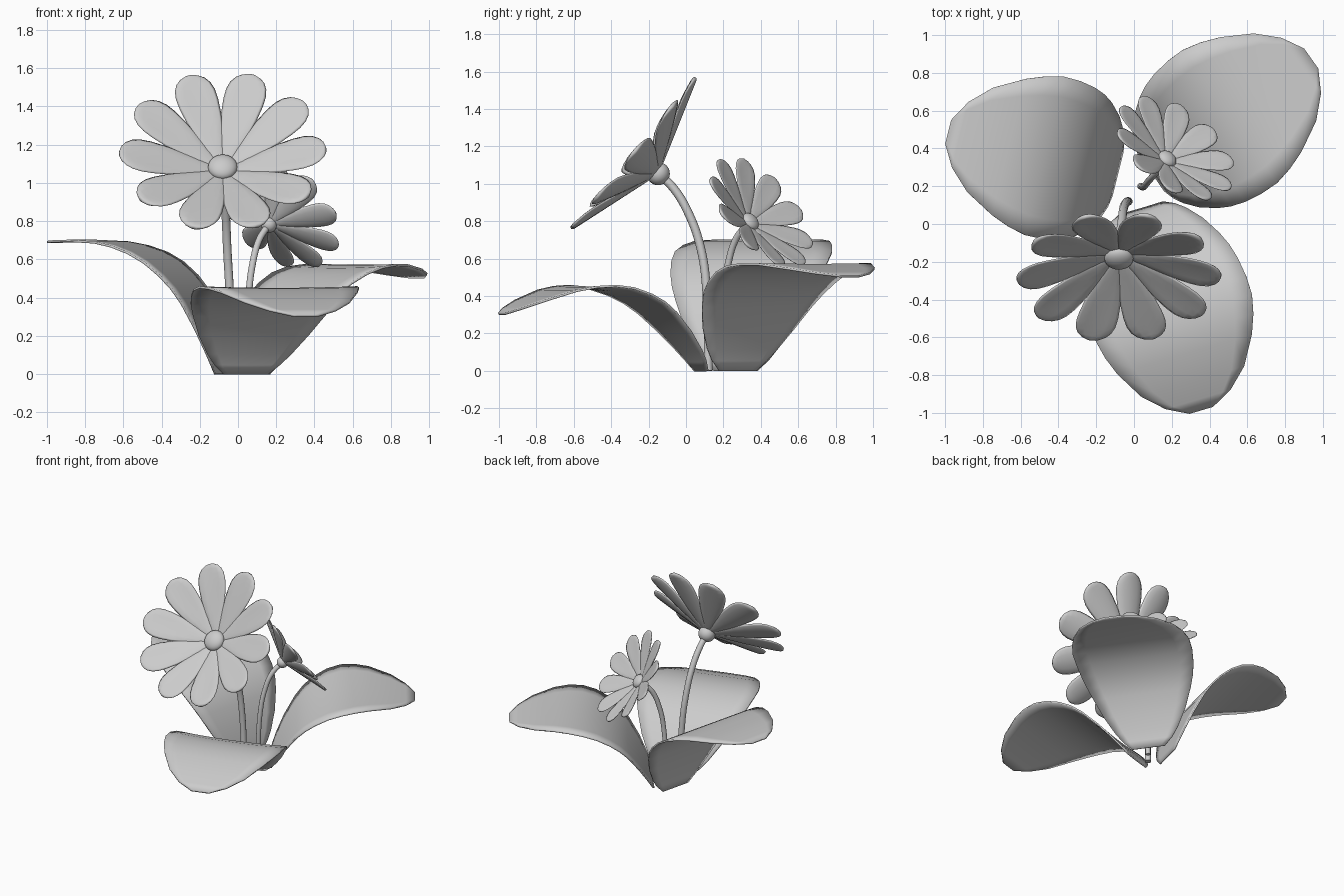
import bpy
from math import sin, cos, pi, radians, hypot
from mathutils import Vector, Matrix

if "Cube" in bpy.data.objects:
    bpy.data.objects.remove(bpy.data.objects["Cube"])


def mesh_object(name, verts, faces):
    me = bpy.data.meshes.new(name)
    me.from_pydata([tuple(v) for v in verts], [], faces)
    me.update()
    me.shade_smooth()
    ob = bpy.data.objects.new(name, me)
    bpy.context.collection.objects.link(ob)
    return ob


# Leaf: one profile (reach, height, half width), pitched and turned for each copy
LEAF = [(0, 0, .12), (.03, .05, .18), (.07, .105, .23), (.15, .2, .30),
        (.25, .3, .36), (.32, .353, .392), (.40, .395, .415), (.5, .43, .43),
        (.6, .445, .432), (.7, .442, .41), (.8, .425, .372), (.95, .375, .285),
        (1.05, .333, .18), (1.11, .305, .065)]


def leaf(name, base, azimuth, pitch, cupping):
    a, p = radians(azimuth), radians(pitch)
    out, side = Vector((cos(a), sin(a), 0)), Vector((-sin(a), cos(a), 0))
    cols = 8
    verts, faces = [], []
    for i, (r, z, w) in enumerate(LEAF):
        r0, z0, _ = LEAF[max(i - 1, 0)]
        r1, z1, _ = LEAF[min(i + 1, len(LEAF) - 1)]
        ln = hypot(r1 - r0, z1 - z0)
        nr, nz = -(z1 - z0) / ln, (r1 - r0) / ln
        for j in range(cols + 1):
            v = w * (2 * j / cols - 1)
            cup = cupping * v * v * max(0, 1 - r)
            rr, zz = r + nr * cup, z + nz * cup
            R, Z = rr * cos(p) - zz * sin(p), rr * sin(p) + zz * cos(p)
            verts.append(Vector(base) + out * R + side * v + Vector((0, 0, max(Z, 0))))
    n = cols + 1
    for i in range(len(LEAF) - 1):
        for j in range(cols):
            k = i * n + j
            faces.append((k, k + n, k + n + 1, k + 1))
    ob = mesh_object(name, verts, faces)
    s = ob.modifiers.new("thickness", 'SOLIDIFY')
    s.thickness, s.offset = .012, 0


leaf("leaf_front", (.04, .08, 0), -73.5, 0, .12)
leaf("leaf_right", (.095, .275, 0), 35.5, 10.7, .12)
leaf("leaf_left", (-.09, .265, 0), 166, 21.5, 0)


# Petal: soft lens-shaped section swept along its length (position, half width)
PETAL = [(0, .016), (.12, .034), (.25, .055), (.4, .078), (.55, .096), (.7, .107),
         (.8, .108), (.88, .098), (.94, .078), (.98, .05), (1, .018)]
LENGTH, SIDES, COUNT = .565, 12, 10


def petals(name, mat, lift, phase):
    verts, faces = [], []
    for k in range(COUNT):
        a = 2 * pi * k / COUNT + phase
        out = Vector((cos(a) * cos(lift), sin(a) * cos(lift), sin(lift)))
        side = Vector((-sin(a), cos(a), 0))
        nrm = out.cross(side)
        b = len(verts)
        for t, w in PETAL:
            th = min(.013, w * .5)
            for s in range(SIDES):
                q = 2 * pi * s / SIDES
                v = w * cos(q)
                h = th * sin(q) + 1.2 * v * v
                verts.append(mat @ (out * t * LENGTH + side * v + nrm * h))
        for i in range(len(PETAL) - 1):
            for s in range(SIDES):
                s2 = (s + 1) % SIDES
                faces.append((b + i * SIDES + s, b + i * SIDES + s2,
                              b + (i + 1) * SIDES + s2, b + (i + 1) * SIDES + s))
        last = b + (len(PETAL) - 1) * SIDES
        faces.append(tuple(b + s for s in reversed(range(SIDES))))
        faces.append(tuple(last + s for s in range(SIDES)))
    mesh_object(name, verts, faces)


def ball(name, mat, height, radius, squash):
    bpy.ops.mesh.primitive_uv_sphere_add(segments=24, ring_count=14, radius=1)
    ob = bpy.context.object
    ob.name = name
    ob.matrix_world = mat @ Matrix.Translation((0, 0, height)) @ Matrix.Diagonal(
        (radius, radius, squash, 1))
    bpy.ops.object.shade_smooth()


def stem(name, points, radius):
    cu = bpy.data.curves.new(name, 'CURVE')
    cu.dimensions = '3D'
    cu.bevel_depth, cu.bevel_resolution = radius, 3
    cu.use_fill_caps = True
    sp = cu.splines.new('BEZIER')
    sp.bezier_points.add(len(points) - 1)
    for bp, co in zip(sp.bezier_points, points):
        bp.co = co
        bp.handle_left_type = bp.handle_right_type = 'AUTO'
    bpy.context.collection.objects.link(bpy.data.objects.new(name, cu))


def flower(name, centre, azimuth, elevation, size, phase, path, radius):
    a, e = radians(azimuth), radians(elevation)
    n = Vector((cos(a) * cos(e), sin(a) * cos(e), sin(e)))
    v = Vector((-cos(a) * sin(e), -sin(a) * sin(e), cos(e)))
    rot = Matrix((v.cross(n), v, n)).transposed().to_4x4()
    mat = Matrix.Translation(centre) @ rot @ Matrix.Scale(size, 4)
    petals(name + "_petals", mat, radians(17), radians(phase))
    ball(name + "_disc", mat, .035, .077, .045)
    ball(name + "_calyx", mat, -.01, .062, .06)
    stem(name + "_stem", path + [tuple(Vector(centre) - n * .02)], radius)


# Flowers with their stems
flower("large_flower", (-.08, -.155, 1.06), -90, 39.5, 1, 1.5,
       [(-.03, .12, 0), (-.042, .112, .4), (-.056, .08, .65), (-.065, .01, .85),
        (-.075, -.07, .98)], .023)
flower("small_flower", (.165, .33, .785), 53, 35, .67, 1.5,
       [(.035, .2, 0), (.055, .2, .4), (.075, .225, .57), (.11, .265, .7)], .018)
